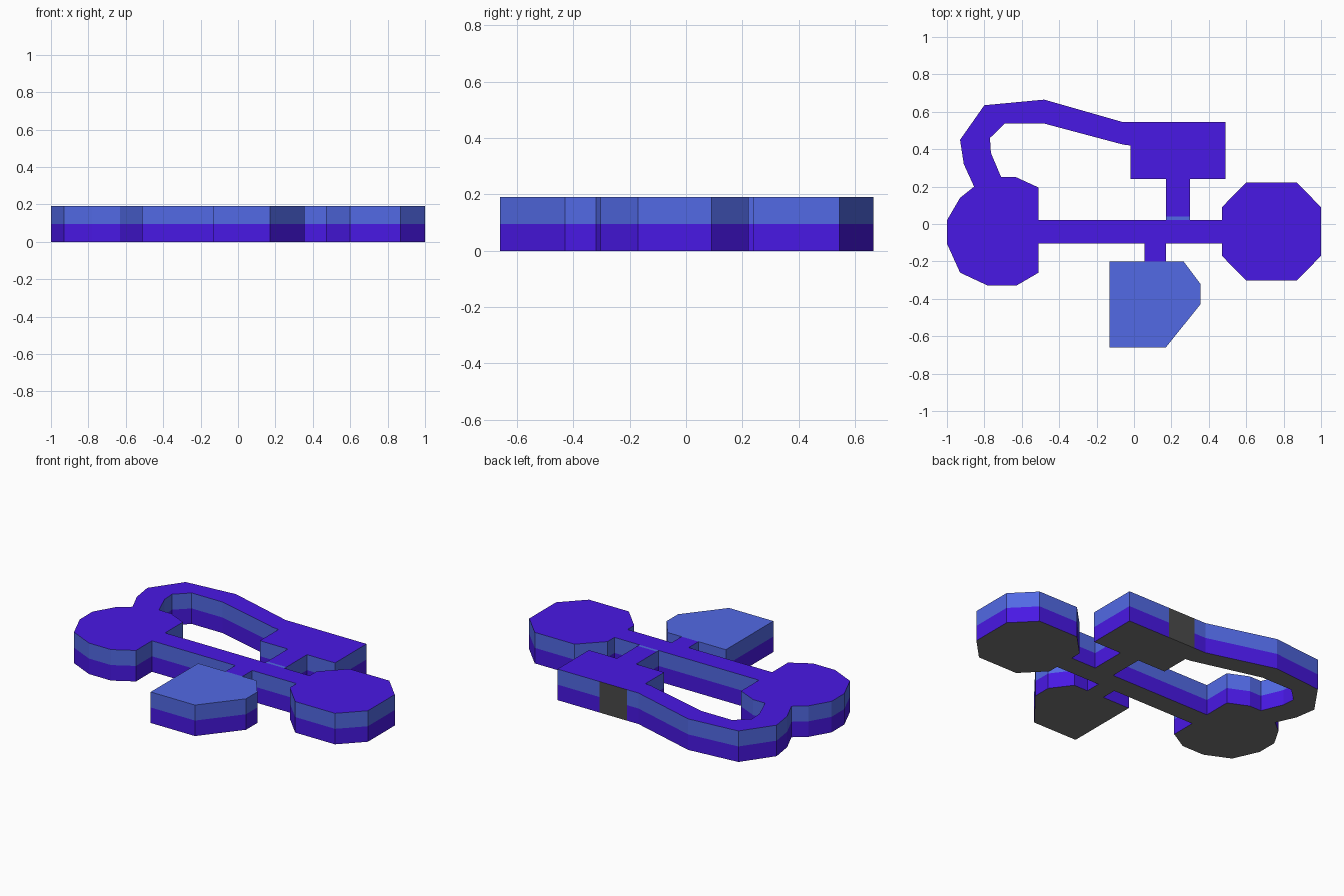
import bpy

if "Cube" in bpy.data.objects:
    bpy.data.objects.remove(bpy.data.objects["Cube"])

MID, TOP = 0.095, 0.19


def material(name, rgb):
    m = bpy.data.materials.new(name)
    m.diffuse_color = (*rgb, 1)
    m.use_nodes = True
    m.node_tree.nodes["Principled BSDF"].inputs["Base Color"].default_value = m.diffuse_color
    return m


PURPLE, BLUE, GREY, DARK = 0, 1, 2, 3
MATS = [material("purple", (0.066, 0.009, 0.78)),
        material("blue", (0.084, 0.143, 0.78)),
        material("floor_grey", (0.19, 0.19, 0.19)),
        material("panel_grey", (0.069, 0.069, 0.069))]

# Counter-clockwise floor outlines: name -> (top colour, points)
PARTS = {
    "left_room": (PURPLE, [
        (-.51, .195), (-.63, .25), (-.71, .25), (-.855, .20), (-.93, .14),
        (-1, .02), (-1, -.105), (-.93, -.26), (-.78, -.33), (-.63, -.33),
        (-.51, -.26), (-.51, -.105), (-.51, .022)]),
    "curved_corridor": (PURPLE, [
        (-.02, .545), (-.06, .545), (-.48, .665), (-.80, .635), (-.93, .45),
        (-.91, .32), (-.855, .20), (-.71, .25), (-.765, .38), (-.77, .46),
        (-.69, .537), (-.48, .537), (-.06, .425), (-.02, .42)]),
    "back_room": (PURPLE, [
        (-.02, .545), (-.02, .42), (-.02, .24), (.17, .24), (.30, .24),
        (.49, .24), (.49, .545), (.205, .545), (.02, .545)]),
    "back_corridor": (PURPLE, [(.17, .04), (.30, .04), (.30, .24), (.17, .24)]),
    "threshold": (BLUE, [(.17, .022), (.30, .022), (.30, .04), (.17, .04)]),
    "main_corridor": (PURPLE, [
        (-.51, .022), (-.51, -.105), (.055, -.105), (.17, -.105), (.47, -.105),
        (.47, .022), (.30, .022), (.17, .022)]),
    "right_room": (PURPLE, [
        (.47, .09), (.47, .022), (.47, -.105), (.47, -.17), (.60, -.303),
        (.87, -.303), (1, -.17), (1, .09), (.87, .222), (.60, .222)]),
    "front_corridor": (PURPLE, [(.055, -.20), (.17, -.20), (.17, -.105), (.055, -.105)]),
    "front_room": (BLUE, [
        (-.13, -.20), (-.13, -.66), (.17, -.66), (.355, -.43), (.355, -.32),
        (.265, -.20), (.17, -.20), (.055, -.20)]),
}
BACK_PANEL = ((.205, .545), (.02, .545))     # plain grey wall panel


def edges(pts):
    return list(zip(pts, pts[1:] + pts[:1]))


ALL_EDGES = {e for _, pts in PARTS.values() for e in edges(pts)}


def build(name, top_colour, pts):
    n = len(pts)
    verts = [(x, y, z) for z in (0, MID, TOP) for x, y in pts]
    # roof and underside
    faces = [list(range(2 * n, 3 * n)), list(range(n))[::-1]]
    colours = [top_colour, GREY]
    for i, (a, b) in enumerate(edges(pts)):
        if (b, a) in ALL_EDGES:             # open joint to a neighbouring part
            continue
        j = (i + 1) % n
        for level, colour in enumerate((PURPLE, BLUE)):
            k = level * n
            faces.append([k + i, k + j, k + n + j, k + n + i])
            colours.append(DARK if (a, b) == BACK_PANEL else colour)
    mesh = bpy.data.meshes.new(name)
    mesh.from_pydata(verts, [], faces)
    for m in MATS:
        mesh.materials.append(m)
    for poly, c in zip(mesh.polygons, colours):
        poly.material_index = c
    mesh.update()
    bpy.context.collection.objects.link(bpy.data.objects.new(name, mesh))


for part, (colour, outline) in PARTS.items():
    build(part, colour, outline)
